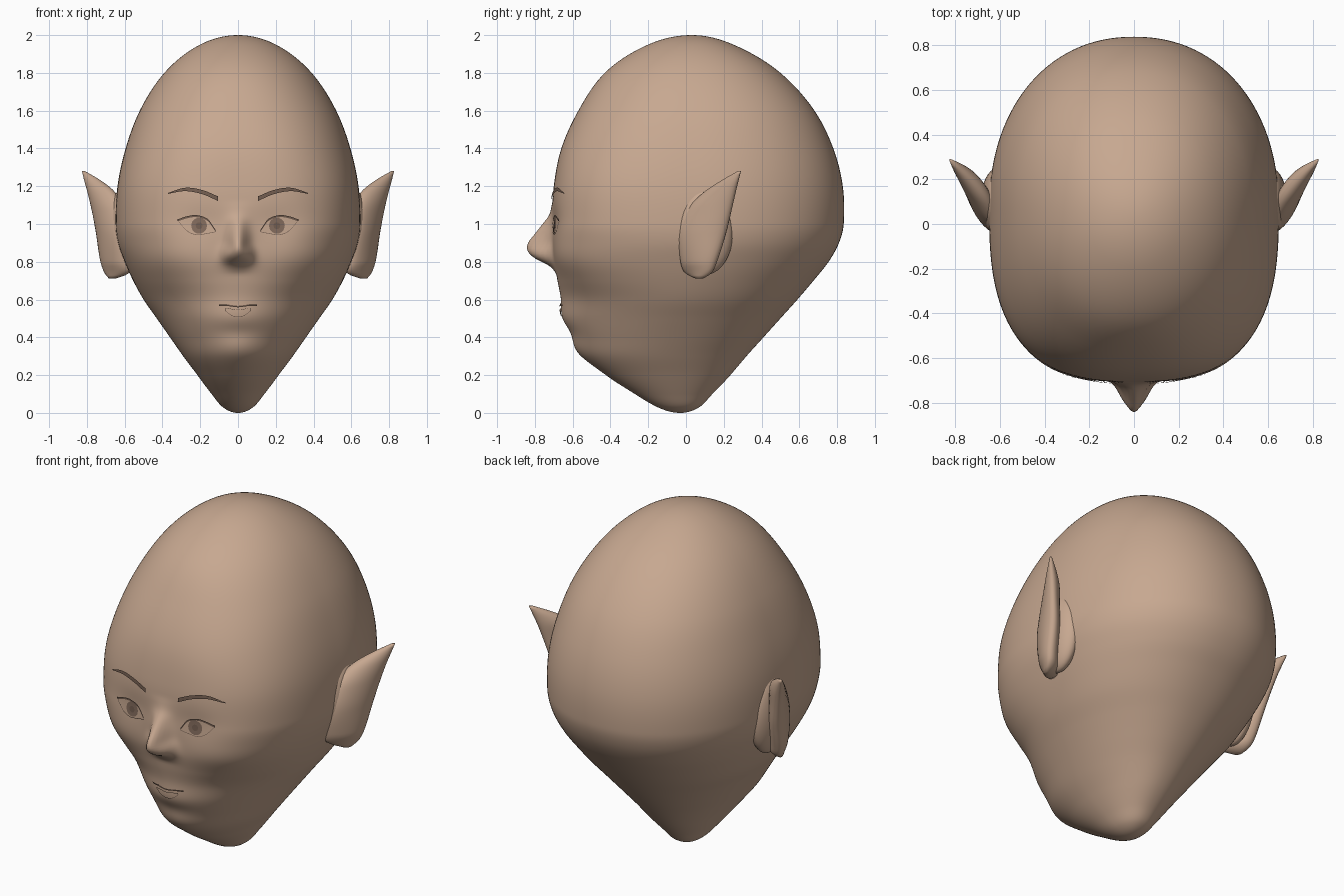
import bpy, math

if "Cube" in bpy.data.objects:
    bpy.data.objects.remove(bpy.data.objects["Cube"], do_unlink=True)


def material(name, rgb):
    m = bpy.data.materials.new(name)
    m.use_nodes = True
    m.diffuse_color = (*rgb, 1)
    bsdf = m.node_tree.nodes["Principled BSDF"]
    bsdf.inputs["Base Color"].default_value = (*rgb, 1)
    bsdf.inputs["Roughness"].default_value = 0.7
    return m


SKIN = material("skin", (0.57, 0.39, 0.28))
BROWN = material("dark brown", (0.17, 0.11, 0.08))
IRIS = material("iris brown", (0.23, 0.15, 0.11))


def add_mesh(name, verts, faces, mat):
    me = bpy.data.meshes.new(name)
    me.from_pydata(verts, [], faces)
    me.materials.append(mat)
    me.polygons.foreach_set("use_smooth", [True] * len(me.polygons))
    ob = bpy.data.objects.new(name, me)
    bpy.context.collection.objects.link(ob)
    return ob


def curve(keys, u):
    """Smooth interpolation through rows of (position, values...)."""
    if u <= keys[0][0]:
        return keys[0][1:]
    if u >= keys[-1][0]:
        return keys[-1][1:]
    i = max(j for j in range(len(keys) - 1) if keys[j][0] <= u)
    a, b = keys[i], keys[i + 1]
    p, q = keys[max(i - 1, 0)], keys[min(i + 2, len(keys) - 1)]
    h = b[0] - a[0]
    s = (u - a[0]) / h
    out = []
    for k in range(1, len(a)):
        ma = (b[k] - p[k]) / (b[0] - p[0]) * h
        mb = (q[k] - a[k]) / (q[0] - a[0]) * h
        out.append((2*s**3 - 3*s**2 + 1) * a[k] + (s**3 - 2*s**2 + s) * ma
                   + (3*s**2 - 2*s**3) * b[k] + (s**3 - s**2) * mb)
    return out


def polar(z):
    return math.acos(max(-1, min(1, 1 - z)))


# Skull: height, half width, front y, back y, squareness of the front
SKULL = [(0, 0, -.03, -.03, 2), (.03, .08, -.15, .07, 2), (.1, .14, -.27, .14, 2),
         (.2, .215, -.42, .235, 2), (.3, .29, -.53, .32, 2), (.4, .36, -.57, .41, 2),
         (.5, .43, -.605, .5, 2), (.6, .5, -.625, .59, 2.1), (.7, .555, -.665, .675, 2.3),
         (.8, .6, -.695, .755, 2.5), (.9, .635, -.705, .81, 2.6), (1, .648, -.71, .835, 2.7),
         (1.2, .638, -.7, .83, 2.7), (1.4, .595, -.66, .78, 2.5), (1.6, .52, -.57, .68, 2.3),
         (1.8, .39, -.43, .5, 2.1), (1.95, .2, -.2, .25, 2), (2, 0, .03, .03, 2)]
SKULL = [(polar(r[0]), *r[1:]) for r in SKULL]

# Nose: height, projection, spread
NOSE = [(.74, 0, .05), (.78, .03, .05), (.82, .1, .045), (.86, .135, .04), (.9, .13, .036),
        (.95, .09, .036), (1, .05, .036), (1.05, .015, .04), (1.12, 0, .05)]


def bell(d, s):
    return math.exp(-(d / s) ** 2 / 2)


def relief(x, z):
    """Forward projection of the facial features."""
    h, spread = curve(NOSE, z)
    x = abs(x)
    out = h * bell(x, spread)
    out += .05 * bell(x, .19) * bell(z - .5, .13)             # muzzle
    out += .025 * bell(x - .055, .022) * bell(z - .84, .028)  # nostril wings
    out += .02 * bell(x - .36, .13) * bell(z - .84, .1)       # cheekbones
    out -= .012 * bell(x - .2, .09) * bell(z - 1, .06)        # eye sockets
    out += .012 * bell(x, .09) * bell(z - .33, .05)           # chin
    out -= .012 * bell(x, .1) * bell(z - .43, .035)           # below the lip
    return out


def face_y(x, z):
    w, f, b, n = curve(SKULL, polar(z))
    c = (f + b) / 2
    return c - (c - f) * (1 - min(1, abs(x / w)) ** n) ** (1 / n) - relief(x, z)


def grid_faces(rows, cols, closed):
    span = cols if closed else cols - 1
    return [(r*cols + c, r*cols + (c+1) % cols, (r+1)*cols + (c+1) % cols, (r+1)*cols + c)
            for r in range(rows - 1) for c in range(span)]


def build_head(rows=220, cols=192):
    verts = []
    for r in range(1, rows):
        t = math.pi * r / rows
        z = 1 - math.cos(t)
        w, f, b, n = curve(SKULL, t)
        cy, depth = (f + b) / 2, (b - f) / 2
        for k in range(cols):
            phi = 2 * math.pi * k / cols
            a = phi - .4 * math.sin(phi)      # denser rings at the face
            sx, sy = math.sin(a), -math.cos(a)
            e = n if sy < 0 else 2.15
            rad = (abs(sx / w) ** e + abs(sy / depth) ** e) ** (-1 / e)
            x, y = rad * sx, cy + rad * sy
            if sy < 0:
                y -= relief(x, z) * min(1, -2 * sy)
            verts.append((x, y, z))
    faces = grid_faces(rows - 1, cols, True)
    low, high = len(verts), len(verts) + 1
    verts += [(0, -.03, 0), (0, .03, 2)]
    top = (rows - 2) * cols
    for k in range(cols):
        j = (k + 1) % cols
        faces += [(low, j, k), (high, top + k, top + j)]
    add_mesh("head", verts, faces, SKIN)


build_head()

# Ears: height, front edge x y, rear edge x y, half thickness
EAR = [(.712, .65, .05, .68, .09, .015), (.74, .58, 0, .7, .13, .04),
       (.8, .59, -.025, .715, .16, .052), (.95, .61, -.035, .735, .21, .055),
       (1.08, .62, .01, .765, .24, .05), (1.17, .66, .1, .79, .26, .042),
       (1.23, .73, .19, .81, .275, .026), (1.28, .812, .275, .825, .29, .006)]


def build_ear(name, side, rows=36, cols=28):
    verts = []
    for r in range(rows):
        z = EAR[0][0] + (EAR[-1][0] - EAR[0][0]) * r / (rows - 1)
        x0, y0, x1, y1, th = curve(EAR, z)
        dx, dy = (x1 - x0) / 2, (y1 - y0) / 2
        length = math.hypot(dx, dy)
        for k in range(cols):
            a = 2 * math.pi * k / cols
            ca, sa = math.cos(a), math.sin(a) * th / length
            verts.append((side * (x0 + dx + dx*ca - dy*sa), y0 + dy + dy*ca + dx*sa, z))
    faces = grid_faces(rows, cols, True)
    faces += [tuple(reversed(range(cols))), tuple(range((rows-1)*cols, rows*cols))]
    if side < 0:
        faces = [tuple(reversed(f)) for f in faces]
    add_mesh(name, verts, faces, SKIN)
    # swelling where the ear meets the skull
    bpy.ops.mesh.primitive_uv_sphere_add(segments=32, ring_count=20, location=(side * .61, .1, .96))
    root = bpy.context.object
    root.name = name + "_root"
    root.scale = (.075, .15, .23)
    root.data.materials.append(SKIN)
    bpy.ops.object.shade_smooth()


def patch(name, x0, x1, low, high, mat, lift, side=1, cols=20, rows=4):
    """Thin plate that follows the face between two outlines."""
    verts = []
    for r in range(rows):
        for c in range(cols):
            x = x0 + (x1 - x0) * c / (cols - 1)
            z = low(x) + (high(x) - low(x)) * r / (rows - 1)
            verts.append((side * x, face_y(x, z) - lift, z))
    faces = grid_faces(rows, cols, False)
    if side < 0:
        faces = [tuple(reversed(f)) for f in faces]
    add_mesh(name, verts, faces, mat)


def line(*pts):
    return lambda x: curve(pts, x)[0]


def shift(fn, d):
    return lambda x: fn(x) + d


def disc(name, x, z, r, mat, lift, side):
    def half(u):
        return math.sqrt(max(0, r * r - (u - x) ** 2))
    patch(name, x - r, x + r, lambda u: z - half(u), lambda u: z + half(u), mat, lift, side)


lid_top = line((.12, .96), (.16, 1.015), (.22, 1.036), (.27, 1.03), (.315, 1.015))
lid_low = line((.12, .96), (.16, .952), (.22, .945), (.27, .965), (.315, 1.015))
brow_low = line((.105, 1.122), (.19, 1.158), (.28, 1.174), (.37, 1.16))
brow_top = line((.105, 1.146), (.19, 1.18), (.28, 1.192), (.37, 1.165))

for label, s in (("left", 1), ("right", -1)):
    build_ear(label + "_ear", s)
    patch(label + "_eye", .12, .315, lid_low, lid_top, SKIN, .004, s)
    disc(label + "_iris", .206, .991, .042, IRIS, .006, s)
    disc(label + "_pupil", .206, .991, .018, BROWN, .008, s)
    patch(label + "_upper_lash", .12, .32, lid_top, shift(lid_top, .011), BROWN, .009, s)
    patch(label + "_lower_lash", .12, .315, shift(lid_low, -.003), lid_low, BROWN, .006, s)
    patch(label + "_eyebrow", .105, .37, brow_low, brow_top, BROWN, .009, s)

# Mouth
parting = line((-.1, .57), (-.05, .568), (0, .562), (.05, .568), (.1, .57))
upper_lip = line((-.07, .572), (-.025, .584), (0, .58), (.025, .584), (.07, .572))
lower_lip = line((-.07, .545), (-.035, .518), (0, .51), (.035, .518), (.07, .545))
patch("upper_lip", -.07, .07, parting, upper_lip, SKIN, .006)
patch("lower_lip", -.07, .07, lower_lip, shift(parting, -.015), SKIN, .008)
patch("lower_lip_edge", -.07, .07, shift(lower_lip, -.003), lower_lip, BROWN, .005)
patch("mouth_line", -.1, .1, shift(parting, -.003), shift(parting, .005), BROWN, .009)
